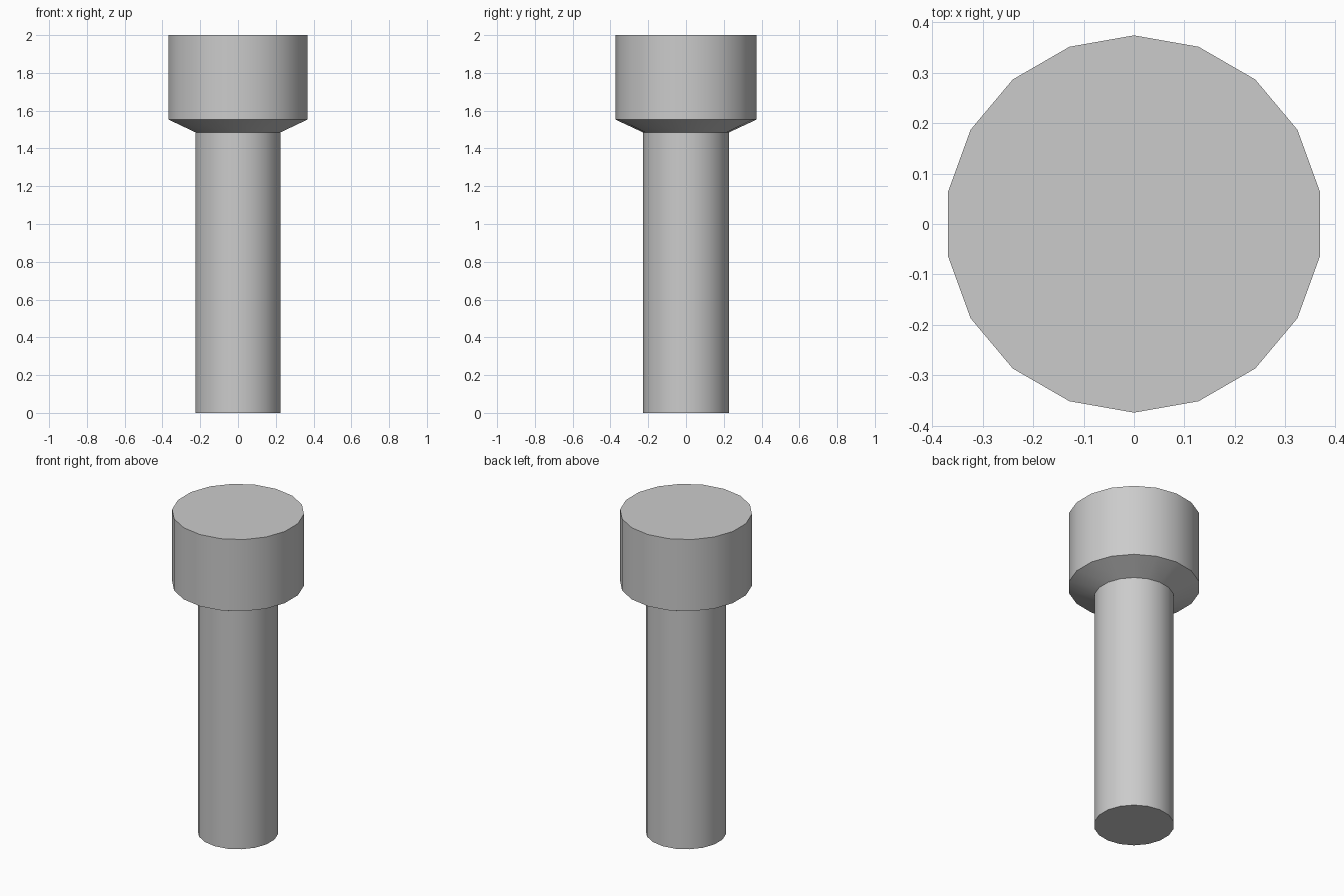
import bpy, bmesh
from math import sin, cos, tau, radians

SIDES = 18

cube = bpy.data.objects.get("Cube")
if cube:
    bpy.data.objects.remove(cube, do_unlink=True)


def make_material(name, colour):
    mat = bpy.data.materials.new(name)
    mat.use_nodes = True
    mat.diffuse_color = colour
    mat.node_tree.nodes["Principled BSDF"].inputs["Base Color"].default_value = colour
    return mat


def lathe(name, profile, mat):
    """Turn a (radius, height) profile about z and cap both ends."""
    bm = bmesh.new()
    rings = []
    for r, z in profile:
        angles = [tau * i / SIDES for i in range(SIDES)]
        rings.append([bm.verts.new((r * sin(a), r * cos(a), z)) for a in angles])
    for low, high in zip(rings, rings[1:]):
        for i in range(SIDES):
            j = (i + 1) % SIDES
            bm.faces.new((low[i], low[j], high[j], high[i]))
    bm.faces.new(rings[0])
    bm.faces.new(rings[-1])
    bmesh.ops.recalc_face_normals(bm, faces=bm.faces)
    mesh = bpy.data.meshes.new(name)
    bm.to_mesh(mesh)
    bm.free()
    mesh.materials.append(mat)
    obj = bpy.data.objects.new(name, mesh)
    bpy.context.collection.objects.link(obj)
    bpy.ops.object.select_all(action='DESELECT')
    obj.select_set(True)
    bpy.context.view_layer.objects.active = obj
    bpy.ops.object.shade_smooth_by_angle(angle=radians(30))
    return obj


grey = make_material("light grey", (0.6, 0.6, 0.6, 1))

# Straight shaft, flared collar and wide cylindrical head in one turned piece
shaft_radius, head_radius = 0.228, 0.374
lathe("bolt", [
    (shaft_radius, 0),
    (shaft_radius, 1.485),
    (head_radius, 1.553),
    (head_radius, 2),
], grey)
